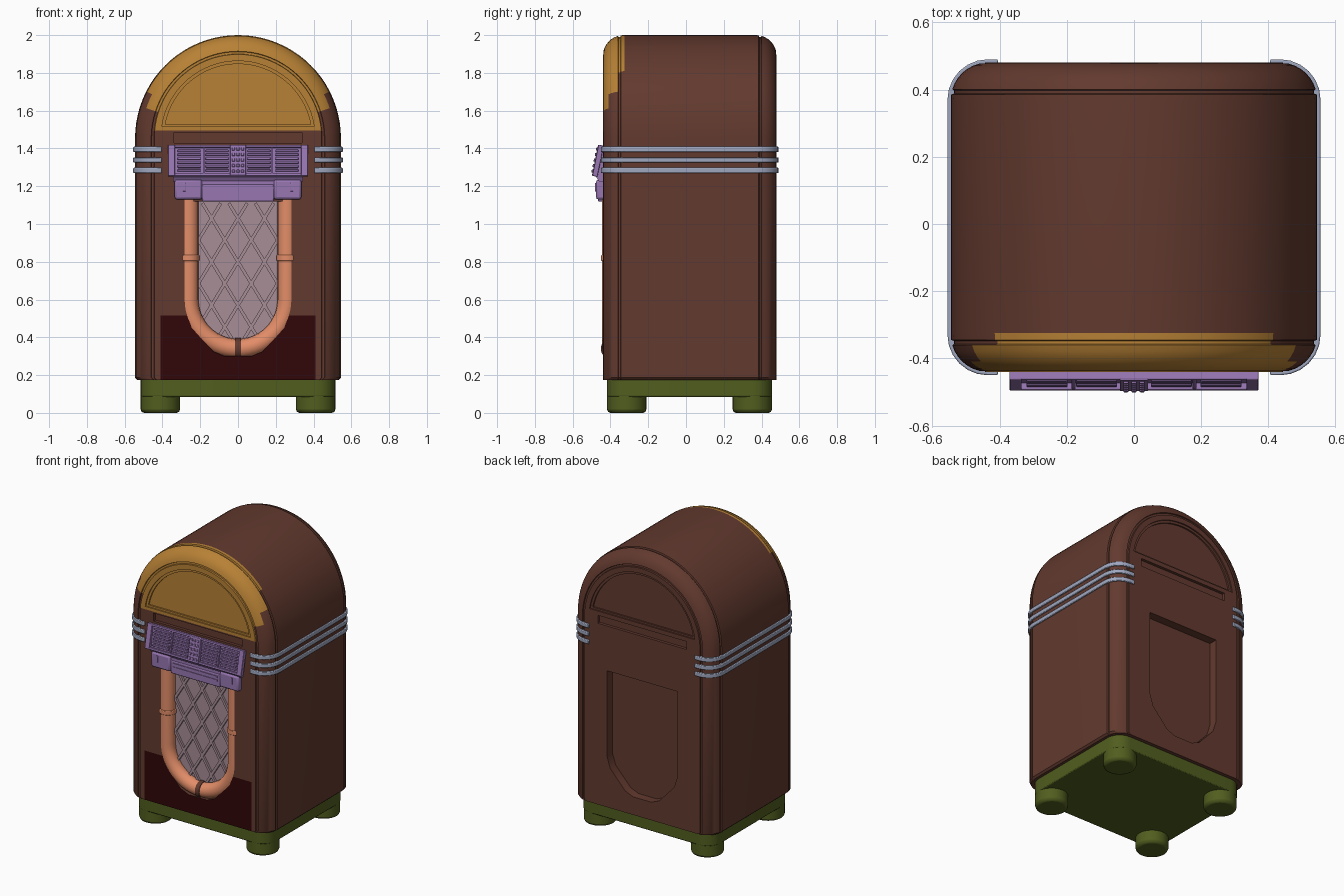
import bpy, bmesh, math
from mathutils import Matrix, Vector

if "Cube" in bpy.data.objects:
    bpy.data.objects.remove(bpy.data.objects["Cube"])


def material(name, r, g, b):
    m = bpy.data.materials.new(name)
    m.use_nodes = True
    col = [(c / 255) ** 2.2 for c in (r, g, b)] + [1]
    m.diffuse_color = col
    m.node_tree.nodes["Principled BSDF"].inputs["Base Color"].default_value = col
    return m


brown = material("brown wood", 98, 60, 50)
gold = material("gold", 182, 128, 56)
maroon = material("dark maroon", 52, 14, 17)
mauve = material("grille mauve", 166, 140, 150)
purple = material("purple", 150, 117, 176)
orange = material("orange", 226, 140, 104)
silver = material("blue grey trim", 158, 166, 190)
green = material("olive green", 82, 94, 36)


def finish(name, bm, mat, bevel=0):
    bmesh.ops.recalc_face_normals(bm, faces=bm.faces)
    me = bpy.data.meshes.new(name)
    bm.to_mesh(me)
    bm.free()
    ob = bpy.data.objects.new(name, me)
    bpy.context.collection.objects.link(ob)
    if mat:
        me.materials.append(mat)
    if bevel:
        mod = ob.modifiers.new("Bevel", "BEVEL")
        mod.width, mod.segments = bevel, 2
    return ob


def loft(bm, rings):
    """Skin closed loops of equal length and cap both ends."""
    loops = [[bm.verts.new(p) for p in ring] for ring in rings]
    n = len(loops[0])
    for a, b in zip(loops, loops[1:]):
        for i in range(n):
            j = (i + 1) % n
            bm.faces.new((a[i], a[j], b[j], b[i]))
    bm.faces.new(loops[-1])
    return bm.faces.new(loops[0])


def prism(name, pts, lo, hi, axis, mat, bevel=0):
    bm = bmesh.new()
    place = {"X": lambda p, t: (t, *p), "Y": lambda p, t: (p[0], t, p[1]),
             "Z": lambda p, t: (*p, t)}[axis]
    loft(bm, [[place(p, t) for p in pts] for t in (lo, hi)])
    return finish(name, bm, mat, bevel)


def boxes(name, mat, items, frame=Matrix(), bevel=0):
    """Join boxes given as (centre, size, turn about y)."""
    bm = bmesh.new()
    for centre, size, turn in items:
        m = frame @ Matrix.Translation(centre) @ Matrix.Rotation(turn, 4, "Y")
        bmesh.ops.create_cube(bm, size=1, matrix=m @ Matrix.Diagonal((*size, 1)))
    return finish(name, bm, mat, bevel)


def cylinder(name, mat, centre, radius, depth, turn=0, bevel=0, sides=32):
    bm = bmesh.new()
    m = Matrix.Translation(centre) @ Matrix.Rotation(turn, 4, "Y")
    bmesh.ops.create_cone(bm, cap_ends=True, segments=sides, radius1=radius,
                          radius2=radius, depth=depth, matrix=m)
    return finish(name, bm, mat, bevel)


def arc(cx, cy, r, a0, a1, n):
    angles = [math.radians(a0 + (a1 - a0) * i / n) for i in range(n + 1)]
    return [(cx + r * math.cos(a), cy + r * math.sin(a)) for a in angles]


# Cabinet: arched sections lofted from front to back, with thin grooves
W, ZC, ZB, MID, R = 0.545, 1.455, 0.175, 0.02, 0.11


def arch(d, y):
    w = W - d
    pts = [(w - .012, ZB), (w, ZB + .012)] + arc(0, ZC, w, 0, 180, 40)
    pts += [(-w, ZB + .012), (.012 - w, ZB)]
    return [(x, y, z) for x, z in pts]


front = [(.102, -.44), (.1, -.43), (.088, -.43)]
front += arc(R, -.33, R, 257, 196, 6)
front += [(.01, -.357), (.01, -.348), (.001, -.345), (0, -.325)]
sections = front + [(d, 2 * MID - y) for d, y in reversed(front)]
bm = bmesh.new()
cap = loft(bm, [arch(d, y) for d, y in sections])
for co, no in (((0, 0, .515), (0, 0, 1)), ((0, 0, 1.495), (0, 0, 1)),
               ((.41, 0, 0), (1, 0, 0)), ((-.41, 0, 0), (1, 0, 0))):
    faces = [f for f in bm.faces if all(v.co.y < -.4395 for v in f.verts)]
    geom = set(faces)
    for f in faces:
        geom.update(f.edges, f.verts)
    bmesh.ops.bisect_plane(bm, geom=list(geom), plane_co=co, plane_no=no)
cabinet = finish("cabinet", bm, brown)

# Recesses in both faces: speaker opening, title slot, stepped half-round
half = [(.27, 1.12), (.27, .53), (.245, .45), (.13, .325), (.07, .30)]
opening = half + [(-x, z) for x, z in reversed(half)]
slot = [(.34, 1.43), (.34, 1.485), (-.34, 1.485), (-.34, 1.43)]


def half_round(r, z):
    a = math.degrees(math.asin((z - ZC) / r))
    return arc(0, ZC, r, a, 180 - a, 32)


cuts = [(opening, .06), (slot, .02), (half_round(.408, 1.515), .009),
        (half_round(.392, 1.527), .02)]
bpy.context.view_layer.objects.active = cabinet
for outline, depth in cuts:
    for lo, hi in ((-.6, -.44 + depth), (.48 - depth, .6)):
        cutter = prism("cutter", outline, lo, hi, "Y", None)
        cutter.hide_render = True
        mod = cabinet.modifiers.new("Cut", "BOOLEAN")
        mod.operation, mod.solver, mod.object = "DIFFERENCE", "EXACT", cutter
        bpy.ops.object.modifier_apply(modifier=mod.name)
        bpy.data.objects.remove(cutter)

# Cabinet colours by region
cabinet.data.materials.clear()
for m in (brown, gold, maroon, mauve):
    cabinet.data.materials.append(m)
for f in cabinet.data.polygons:
    x, y, z = f.center
    f.material_index = 0
    if y > -.3:
        continue
    r = math.hypot(x, z - ZC)
    crown = ((y < -.415 and z > 1.61) or (y < -.36 and z > 1.70)
             or (y < -.32 and z > 1.81))
    if crown or (z > 1.495 and r < .444):
        f.material_index = 1
    elif y < -.435 and abs(x) < .41 and z < .515:
        f.material_index = 2
    elif abs(y + .38) < .003 and f.normal.y < -.9 and abs(x) < .28 and z < 1.13:
        f.material_index = 3

# Three trim bands wrapping each side
for side, word in ((1, "left"), (-1, "right")):
    def wrap(off):
        p = [(.405, -.44 - off)] + arc(W - R, -.33, R + off, -90, 0, 6)
        return p + [(x, 2 * MID - y) for x, y in reversed(p)]
    outline = [(side * x, y) for x, y in wrap(.01) + wrap(-.012)[::-1]]
    for i, z in enumerate((1.284, 1.339, 1.395)):
        prism(f"{word}_trim_band_{i + 1}", outline, z - .014, z + .014, "Z",
              silver, .004)

# Base slab with four round feet
bx, y0, y1, br = .515, -.418, .455, .1
rim = []
for cx, cy, a in ((bx - br, y1 - br, 0), (br - bx, y1 - br, 90),
                  (br - bx, y0 + br, 180), (bx - br, y0 + br, 270)):
    rim += arc(cx, cy, br, a, a + 90, 8)
prism("base_slab", rim, .085, .18, "Z", green, .006)
for sx, sn in ((1, "left"), (-1, "right")):
    for cy, yn in ((y0 + br + .004, "front"), (y1 - br - .004, "back")):
        cylinder(f"{yn}_{sn}_foot", green, (sx * (bx - br - .004), cy, .065),
                 .104, .13, bevel=.018)

# Diamond grille inside the speaker opening
bars = []
slope = math.atan2(.07, .115)
for sign in (1, -1):
    for k in range(-2, 7):
        c = .34 + .23 * k
        lo, hi = max(-.25, (.33 - c) / 1.643), min(.25, (1.11 - c) / 1.643)
        if hi - lo > .03:
            mid = (lo + hi) / 2
            bars.append(((sign * mid, -.387, c + 1.643 * mid),
                         (.017, .016, (hi - lo) / math.sin(slope)), sign * slope))
boxes("grille_lattice", mauve, bars)

# U-shaped light tube with collars and a bottom clip
curve = bpy.data.curves.new("light_tube", "CURVE")
curve.dimensions, curve.bevel_depth, curve.bevel_resolution = "3D", .051, 6
curve.use_fill_caps = True
path = [(-.26, 1.14), (-.26, .8)] + arc(0, .6, .26, 180, 360, 28)
path += [(.26, .8), (.26, 1.14)]
spline = curve.splines.new("POLY")
spline.points.add(len(path) - 1)
for p, (x, z) in zip(spline.points, path):
    p.co = (x, -.395, z, 1)
tube = bpy.data.objects.new("light_tube", curve)
bpy.context.collection.objects.link(tube)
curve.materials.append(orange)
bpy.context.view_layer.objects.active = tube
tube.select_set(True)
bpy.ops.object.convert(target="MESH")
for s, word in ((1, "left"), (-1, "right")):
    cylinder(word + "_tube_collar", orange, (s * .26, -.395, .82), .056, .03,
             bevel=.004)
cylinder("tube_clip", brown, (0, -.395, .34), .056, .03, math.pi / 2)

# Tilted selector panel: backing, frame, slats and centre studs
prism("selector_backing", [(-.42, 1.415), (-.449, 1.415), (-.476, 1.25),
                           (-.46, 1.225), (-.42, 1.225)], -.345, .345, "X", purple)
tilt = Matrix.Translation((0, -.466, 1.335)) @ Matrix.Rotation(-.2, 4, "X")
parts = [((0, 0, .077), (.74, .026, .014), 0), ((0, 0, -.077), (.74, .026, .014), 0),
         ((0, -.001, 0), (.084, .03, .166), 0)]
for s in (1, -1):
    parts.append(((s * .352, 0, 0), (.036, .028, .168), 0))
    parts.append(((s * .18, 0, 0), (.012, .022, .15), 0))
    for i in range(6):
        for x in (.111, .259):
            parts.append(((s * x, 0, .0525 - .021 * i), (.122, .016, .012), 0))
boxes("selector_frame", purple, parts, tilt, .003)
studs = [((x, -.018, -.06 + .03 * i), (.015, .009, .016), 0)
         for x in (-.024, 0, .024) for i in range(5)]
boxes("selector_studs", purple, studs, tilt, .003)

# Lower console: middle bar with ribs and two end boxes
boxes("console_bar", purple, [((0, -.442, 1.165), (.38, .05, .09), 0),
                              ((0, -.445, 1.205), (.40, .036, .05), 0)], bevel=.006)
boxes("console_ribs", purple, [((0, -.468, z), (.34, .006, .01), 0)
                               for z in (1.19, 1.165)])
for s, word in ((1, "left"), (-1, "right")):
    box = [(s * .19, 1.13), (s * .215, 1.13), (s * .335, 1.13), (s * .335, 1.235),
           (s * .19, 1.235)]
    prism(word + "_console_box", box, -.476, -.42, "Y", purple, .012)
    boxes(word + "_console_button", purple,
          [((s * .285, -.478, 1.195), (.014, .008, .045), 0)], bevel=.002)

# Smooth shading with sharp edges kept
bpy.ops.object.select_all(action="DESELECT")
for ob in bpy.context.collection.objects:
    if ob.type == "MESH":
        ob.select_set(True)
        bpy.context.view_layer.objects.active = ob
bpy.ops.object.shade_smooth_by_angle(angle=math.radians(32))
